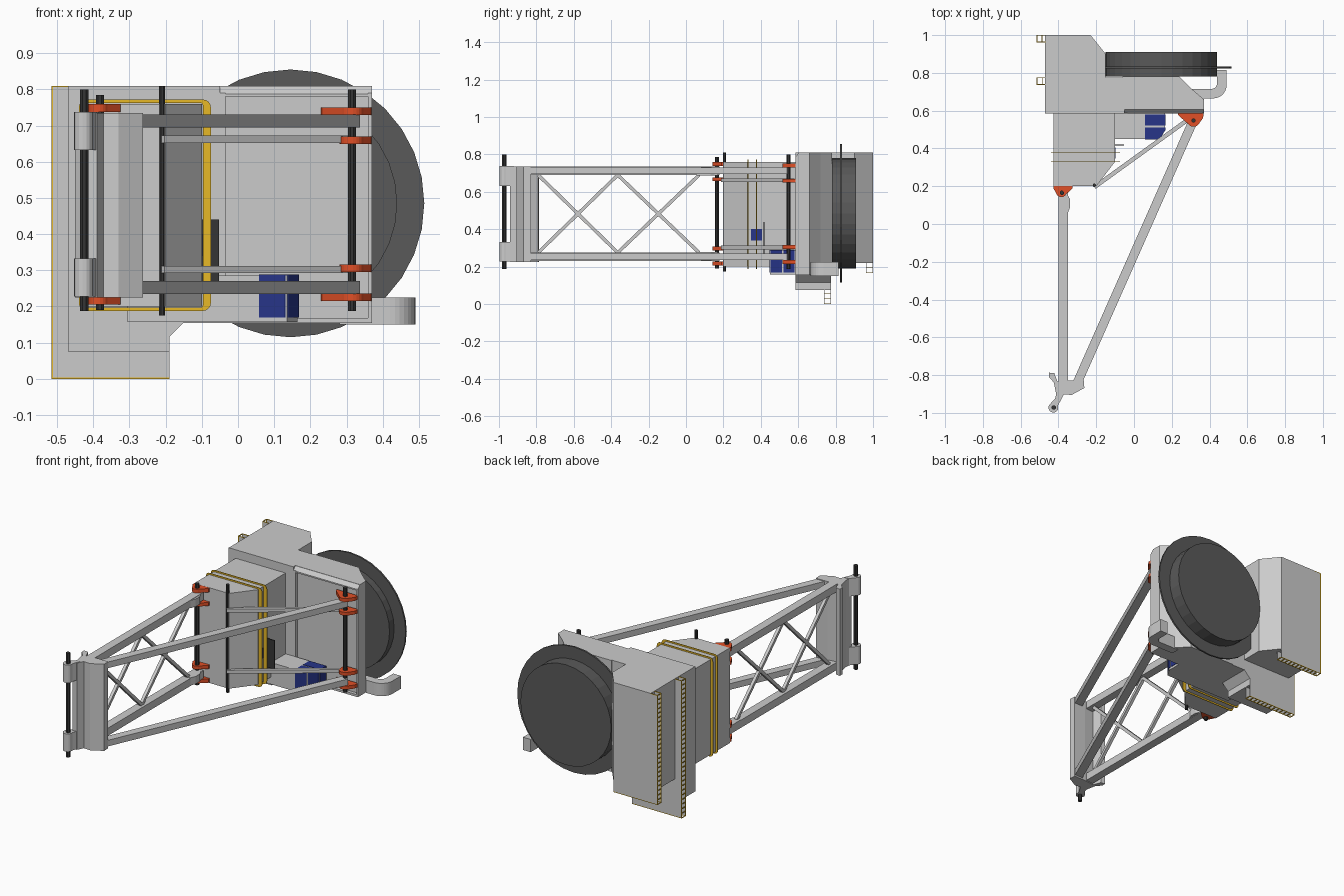
import bpy, bmesh
from math import sin, cos, pi, radians
from mathutils import Vector, Matrix

if "Cube" in bpy.data.objects:
    bpy.data.objects.remove(bpy.data.objects["Cube"])


def mat(name, rgb):
    m = bpy.data.materials.new(name)
    m.diffuse_color = (*rgb, 1)
    m.use_nodes = True
    m.node_tree.nodes["Principled BSDF"].inputs["Base Color"].default_value = m.diffuse_color
    return m


RED = mat("red", (0.75, 0.08, 0.02))
YELLOW = mat("yellow", (0.8, 0.48, 0.02))
BLUE = mat("blue", (0.02, 0.035, 0.25))
DARK = mat("dark", (0.035, 0.035, 0.035))
DRUM = mat("drum_grey", (0.1, 0.1, 0.1))


def finish(name, bm, m=None):
    bmesh.ops.recalc_face_normals(bm, faces=bm.faces)
    me = bpy.data.meshes.new(name)
    bm.to_mesh(me)
    bm.free()
    ob = bpy.data.objects.new(name, me)
    bpy.context.collection.objects.link(ob)
    if m:
        me.materials.append(m)
    return ob


def prism(name, pts, z0, z1, m=None):
    """Extrude an xy outline from z0 to z1."""
    bm = bmesh.new()
    f = bm.faces.new([bm.verts.new((x, y, z0)) for x, y in pts])
    r = bmesh.ops.extrude_face_region(bm, geom=[f])
    vs = [v for v in r["geom"] if isinstance(v, bmesh.types.BMVert)]
    bmesh.ops.translate(bm, verts=vs, vec=(0, 0, z1 - z0))
    return finish(name, bm, m)


def box(name, x0, x1, y0, y1, z0, z1, m=None):
    return prism(name, [(x0, y0), (x1, y0), (x1, y1), (x0, y1)], z0, z1, m)


def beam(name, p, q, w, h, m=None):
    """Rectangular bar from p to q, w across and h high."""
    p, q = Vector(p), Vector(q)
    d = (q - p).normalized()
    side = d.cross(Vector((0, 0, 1))).normalized()
    up = side.cross(d)
    rot = Matrix((side, d, up)).transposed().to_4x4()
    bm = bmesh.new()
    bmesh.ops.create_cube(bm, size=1, matrix=Matrix.Translation((p + q) / 2) @ rot
                          @ Matrix.Diagonal((w, (q - p).length, h, 1)))
    return finish(name, bm, m)


def cyl(name, c, r, length, seg, m=None, along_y=False):
    rot = Matrix.Rotation(pi / 2, 4, 'X') if along_y else Matrix.Rotation(pi / seg, 4, 'Z')
    bm = bmesh.new()
    bmesh.ops.create_cone(bm, cap_ends=True, segments=seg, radius1=r, radius2=r,
                          depth=length, matrix=Matrix.Translation(c) @ rot)
    return finish(name, bm, m)


def arc(cx, cy, r, a0, a1, n=8):
    return [(cx + r * cos(radians(a0 + (a1 - a0) * i / n)),
             cy + r * sin(radians(a0 + (a1 - a0) * i / n))) for i in range(n + 1)]


# Main rear body: deep front part, shorter rear part, right part behind the drum
prism("left_body_rear", [(-.47, .775), (-.15, .775), (-.15, .9), (-.23, 1), (-.47, 1)], .22, .81)
bm = bmesh.new()
f = bm.faces.new([bm.verts.new((x, .585, z)) for x, z in
                  [(-.47, .075), (-.19, .075), (-.19, .115), (-.15, .155), (-.05, .155),
                   (-.05, .81), (-.47, .81)]])
r = bmesh.ops.extrude_face_region(bm, geom=[f])
bmesh.ops.translate(bm, verts=[v for v in r["geom"] if isinstance(v, bmesh.types.BMVert)],
                    vec=(0, .19, 0))
finish("left_body_front", bm)
prism("right_body", [(-.06, .605), (.37, .605), (.37, .66), (.3, .72), (.24, .78), (-.06, .78)],
      .155, .81)

# Raised rim round the front panel, sloped along the top
box("rim_left", -.05, -.035, .585, .606, .155, .79)
box("rim_right", .36, .37, .585, .606, .155, .79)
box("rim_bottom", -.035, .36, .585, .606, .155, .168)
bm = bmesh.new()
f = bm.faces.new([bm.verts.new((-.05, y, z)) for y, z in
                  [(.585, .78), (.585, .788), (.606, .81), (.606, .78)]])
r = bmesh.ops.extrude_face_region(bm, geom=[f])
bmesh.ops.translate(bm, verts=[v for v in r["geom"] if isinstance(v, bmesh.types.BMVert)],
                    vec=(.42, 0, 0))
finish("rim_top", bm)

# Drum with a thin wide flange
cyl("drum", (.145, .845, .485), .295, .13, 32, DRUM, True)
cyl("drum_flange", (.145, .828, .485), .37, .01, 32, DRUM, True)

# Curved square duct
prism("duct", [(.28, .665)] + arc(.42, .735, .07, 270, 360) + [(.49, .815), (.44, .815)]
      + arc(.41, .745, .03, 360, 270, 5) + [(.28, .715)], .15, .225)

# Ladder flanges along the left side and underneath
for tag, y0, y1, zb, xr in (("front", .737, .775, 0, -.19), ("rear", .962, 1.0, .165, -.23)):
    zt, t, xl, e = .81, .003, -.515, .004
    inner = zb + (.075 if tag == "front" else .055)
    for y in (y0, y1 - t):
        box(f"{tag}_flange_side", xl + e, -.468, y, y + t, zb + e, zt - e)
        box(f"{tag}_flange_bottom", -.468, xr, y, y + t, zb + e, inner)
        box(f"{tag}_flange_edge_side", xl, xl + e, y, y + t, zb, zt, YELLOW)
        box(f"{tag}_flange_edge_top", xl, -.468, y, y + t, zt - e, zt, YELLOW)
        box(f"{tag}_flange_edge_bottom", xl, xr, y, y + t, zb, zb + e, YELLOW)
    n = round((zt - zb) / .027)
    for i in range(n + 1):
        z = zb + (zt - zb - e) * i / n
        box(f"{tag}_side_rung", xl, xl + e, y0, y1, z, z + e, YELLOW)
    n = round((xr - xl) / .027)
    for i in range(1, n + 1):
        x = xl + (xr - xl - e) * i / n
        box(f"{tag}_bottom_rung", x, x + e, y0, y1, zb, zb + e, YELLOW)

# Front cabin with its two yellow ring rails
prism("front_cabin", [(-.425, .2), (-.2, .2), (-.1, .33), (-.1, .585), (-.425, .585)], .2, .76)
for y in (.33, .375):
    bm = bmesh.new()

    def loop(x0, x1, z0, z1, rad):
        pts = (arc(x1 - rad, z1 - rad, rad, 90, 0, 4) + arc(x1 - rad, z0 + rad, rad, 0, -90, 4)
               + arc(x0 + rad, z0 + rad, rad, 270, 180, 4) + arc(x0 + rad, z1 - rad, rad, 180, 90, 4))
        return [bm.verts.new((x, y, z)) for x, z in pts]
    a, b = loop(-.44, -.075, .188, .772, .022), loop(-.424, -.097, .197, .763, .008)
    for i in range(len(a)):
        j = (i + 1) % len(a)
        bm.faces.new((a[i], a[j], b[j], b[i]))
    r = bmesh.ops.extrude_face_region(bm, geom=bm.faces[:])
    bmesh.ops.translate(bm, verts=[v for v in r["geom"] if isinstance(v, bmesh.types.BMVert)],
                        vec=(0, .004, 0))
    finish("cabin_ring_rail", bm, YELLOW)
box("cabin_side_plate", -.1, -.053, .415, .421, .27, .44, DARK)
box("cabin_window", -.101, -.098, .348, .405, .34, .4, BLUE)

# Lower equipment box with blue panels
prism("equipment_box", [(-.305, .45), (.135, .45), (.165, .5), (.165, .585), (-.305, .585)],
      .157, .285)
prism("blue_panel_front", [(.058, .447), (.127, .447), (.14, .455), (.168, .5), (.168, .512),
                           (.058, .512)], .17, .288, BLUE)
box("blue_panel_rear", .058, .168, .522, .58, .17, .288, BLUE)

# Red hinge lugs, mirrored in height about z = .4825
MID = .4825
left_lug = [(-.425, .205), (-.425, .185)] + arc(-.385, .17, .028, 190, 330) + [(-.325, .19), (-.325, .205)]
right_lug = [(.23, .59), (.235, .575)] + arc(.315, .55, .035, 215, 335) + [(.365, .56), (.37, .59)]
thin_lug = [(.28, .59), (.28, .56)] + right_lug[2:]
for s in (1, -1):
    def zz(a, b):
        return sorted((MID + s * a, MID + s * b))
    prism("left_outer_lug", left_lug, *zz(.255, .277), RED)
    prism("left_inner_lug", left_lug, *zz(.175, .195), RED)
    prism("right_outer_lug", right_lug, *zz(.247, .268), RED)
    prism("right_inner_lug", thin_lug, *zz(.167, .187), RED)
    # Long beams, slim struts and bracket knuckles
    z = MID + s * .23
    beam("straight_beam", (-.375, -.84, z), (-.375, .18, z), .05, .045)
    prism("beam_end", [(-.4, .06), (-.35, .06), (-.338, .09), (-.338, .13), (-.36, .17), (-.4, .17)],
          *zz(.205, .25))
    beam("slanted_beam", (-.3, -.84, z), (.315, .55, z), .048, .036)
    z = MID + s * .18
    beam("slim_strut", (-.21, .195, z), (.31, .57, z), .022, .02)
    prism("bracket_knuckle", arc(-.427, -.972, .026, 150, 380, 10)
          + [(-.385, -.92), (-.415, -.92)], *zz(.15, .255))

# X braces between the straight beams
for y0, y1 in ((-.79, -.365), (-.365, .07)):
    beam("cross_brace", (-.375, y0, .275), (-.375, y1, .69), .018, .018)
    beam("cross_brace", (-.375, y0, .69), (-.375, y1, .275), .018, .018)

# Front bracket joining the beams
prism("front_bracket", [(-.42, -.94), (-.39, -.94), (-.372, -.902), (-.33, -.905), (-.263, -.868),
                        (-.265, -.828), (-.34, -.828), (-.405, -.835), (-.422, -.79), (-.45, -.787),
                        (-.45, -.81), (-.424, -.84), (-.412, -.9)], .225, .735)

# Dark vertical pins
for name, x, y, z0, z1 in (("front_pin", -.425, -.972, .188, .8), ("left_hinge_pin", -.382, .165, .19, .785),
                           ("right_hinge_pin", .315, .548, .187, .8), ("cabin_pin", -.21, .205, .175, .81)):
    cyl(name, (x, y, (z0 + z1) / 2), .012 if y != .205 else .009, z1 - z0, 8, DARK)
